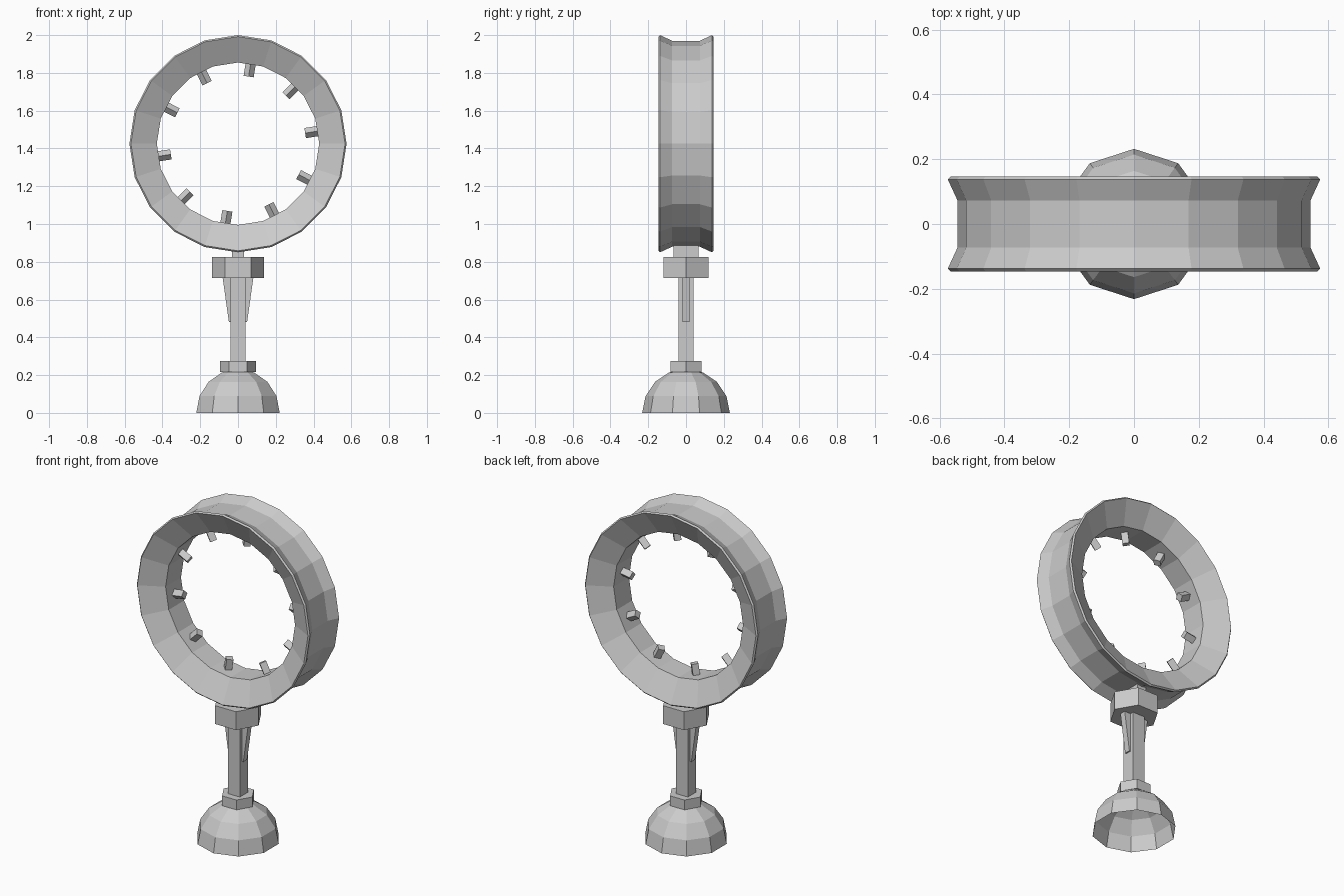
import bpy, bmesh, math
from mathutils import Matrix, Vector

if "Cube" in bpy.data.objects:
    bpy.data.objects.remove(bpy.data.objects["Cube"])

RING_Z = 1.425


def add_object(name, bm):
    bmesh.ops.recalc_face_normals(bm, faces=bm.faces)
    mesh = bpy.data.meshes.new(name)
    bm.to_mesh(mesh)
    bm.free()
    obj = bpy.data.objects.new(name, mesh)
    bpy.context.collection.objects.link(obj)
    return obj


def prism(name, sides, radius, z0, z1):
    # upright prism with its first corner on +x
    bm = bmesh.new()
    pts = [(radius * math.cos(math.tau * i / sides),
            radius * math.sin(math.tau * i / sides)) for i in range(sides)]
    face = bm.faces.new([bm.verts.new((x, y, z0)) for x, y in pts])
    ext = bmesh.ops.extrude_face_region(bm, geom=[face], use_keep_orig=True)
    top = [g for g in ext["geom"] if isinstance(g, bmesh.types.BMVert)]
    bmesh.ops.translate(bm, verts=top, vec=(0, 0, z1 - z0))
    return add_object(name, bm)


def box(name, sx, sy, z0, z1):
    bm = bmesh.new()
    bmesh.ops.create_cube(bm, size=1)
    bmesh.ops.scale(bm, verts=bm.verts, vec=(sx, sy, z1 - z0))
    bmesh.ops.translate(bm, verts=bm.verts, vec=(0, 0, (z0 + z1) / 2))
    return add_object(name, bm)


# Grooved ring: closed (radius, y) profile swept around the y axis in 20 steps
half = [(0.545, 0.073), (0.575, 0.138), (0.567, 0.146), (0.43, 0.073)]
profile = half + [(r, -y) for r, y in reversed(half)]
bm = bmesh.new()
loops = []
for i in range(20):
    a = math.tau * i / 20
    loops.append([bm.verts.new((r * math.cos(a), y, RING_Z + r * math.sin(a)))
                  for r, y in profile])
n = len(profile)
for i in range(20):
    p, q = loops[i], loops[(i + 1) % 20]
    for j in range(n):
        k = (j + 1) % n
        bm.faces.new((p[j], p[k], q[k], q[j]))
add_object("ring", bm)

# Ten small four-sided pegs pointing inward from every second facet
for i in range(10):
    peg = prism(f"ring_peg_{i + 1}", 4, 0.027, 0.36, 0.432)
    turn = Matrix.Rotation(math.radians(9 + 36 * i), 4, 'Y')
    peg.data.transform(Matrix.Translation((0, 0, RING_Z)) @ turn)

# Neck, collars and stem
box("neck", 0.062, 0.13, 0.81, 0.89)
prism("upper_collar", 6, 0.137, 0.715, 0.825)
box("stem", 0.08, 0.08, 0.24, 0.73)
prism("lower_collar", 6, 0.095, 0.216, 0.275)

# Tapered fins on both sides of the stem
for side, label in ((1, "right"), (-1, "left")):
    bm = bmesh.new()
    outline = [(0.03, 0.48), (0.048, 0.48), (0.082, 0.72), (0.03, 0.72)]
    face = bm.faces.new([bm.verts.new((side * x, -0.018, z)) for x, z in outline])
    ext = bmesh.ops.extrude_face_region(bm, geom=[face], use_keep_orig=True)
    back = [g for g in ext["geom"] if isinstance(g, bmesh.types.BMVert)]
    bmesh.ops.translate(bm, verts=back, vec=(0, 0.036, 0))
    add_object(f"stem_fin_{label}", bm)

# Hollow dome base: upper half of a ten-sided sphere, open underneath
bm = bmesh.new()
bmesh.ops.create_uvsphere(bm, u_segments=10, v_segments=8, radius=0.232)
bmesh.ops.delete(bm, geom=[v for v in bm.verts if v.co.z < -0.01], context='VERTS')
add_object("base_dome", bm)
